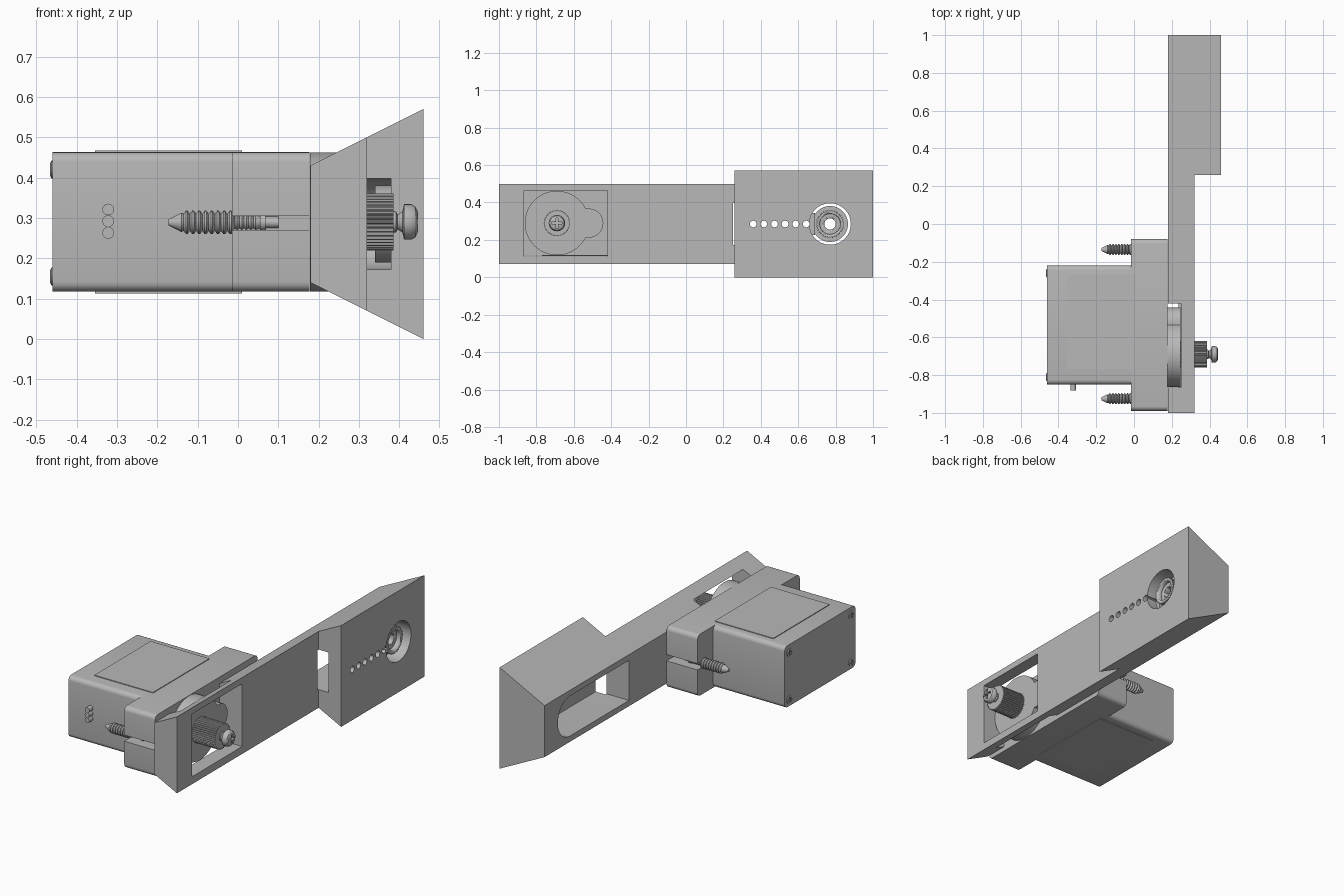
import bpy, bmesh, math
from mathutils import Matrix, Vector

cube = bpy.data.objects.get("Cube")
if cube:
    bpy.data.objects.remove(cube, do_unlink=True)

grey = bpy.data.materials.new("plain grey")
grey.use_nodes = True
COL = (0.48, 0.48, 0.48, 1)
grey.diffuse_color = COL
grey.node_tree.nodes["Principled BSDF"].inputs["Base Color"].default_value = COL

C = 0.285        # height of the centre line
HUB = -0.69      # y of the output shaft


def finish(name, bm, smooth=False):
    bmesh.ops.recalc_face_normals(bm, faces=bm.faces)
    mesh = bpy.data.meshes.new(name)
    bm.to_mesh(mesh)
    bm.free()
    mesh.materials.append(grey)
    ob = bpy.data.objects.new(name, mesh)
    bpy.context.collection.objects.link(ob)
    if smooth:
        shade(ob)
    return ob


def shade(ob):
    bpy.ops.object.select_all(action='DESELECT')
    ob.select_set(True)
    bpy.context.view_layer.objects.active = ob
    bpy.ops.object.shade_smooth_by_angle(angle=math.radians(32))


def box(name, x, y, z, bevel=0):
    bm = bmesh.new()
    bmesh.ops.create_cube(bm, size=1)
    for v in bm.verts:
        v.co = [(r[0] + r[1]) / 2 + c * (r[1] - r[0]) for r, c in zip((x, y, z), v.co)]
    if bevel:
        # round only the edges running along x
        edges = [e for e in bm.edges if abs(e.verts[0].co.x - e.verts[1].co.x) > 0.01]
        bmesh.ops.bevel(bm, geom=edges, offset=bevel, segments=5, profile=0.5, affect='EDGES')
    return finish(name, bm, bevel > 0)


def prism_x(name, outline, x0, x1, smooth=True):
    """Extrude a (y, z) outline along x."""
    bm = bmesh.new()
    face = bm.faces.new([bm.verts.new((x0, y, z)) for y, z in outline])
    new = bmesh.ops.extrude_face_region(bm, geom=[face])["geom"]
    bmesh.ops.translate(bm, vec=(x1 - x0, 0, 0),
                        verts=[v for v in new if isinstance(v, bmesh.types.BMVert)])
    return finish(name, bm, smooth)


def circle(y, z, r, n=48, start=0, sweep=2 * math.pi):
    step = sweep / n
    count = n if sweep > 6 else n + 1
    return [(y + r * math.cos(start + i * step), z + r * math.sin(start + i * step))
            for i in range(count)]


def knurl(y, z, r, teeth=40):
    pts = circle(y, z, r, teeth * 4)
    return [(y + (a - y) * k, z + (b - z) * k)
            for i, (a, b) in enumerate(pts) for k in [1 if i % 4 < 2 else 0.93]]


def lathe(name, profile, y, z, n=32, closed=False):
    """Revolve an (x, radius) profile about an axis along x."""
    bm = bmesh.new()
    vs = [bm.verts.new((x, y, z + r)) for x, r in profile]
    es = [bm.edges.new(p) for p in zip(vs, vs[1:])]
    if closed:
        es.append(bm.edges.new((vs[-1], vs[0])))
    bmesh.ops.spin(bm, geom=vs + es, cent=(0, y, z), axis=(1, 0, 0),
                   angle=2 * math.pi, steps=n)
    bmesh.ops.remove_doubles(bm, verts=bm.verts, dist=1e-5)
    return finish(name, bm, True)


def cut(ob, *cutters):
    bpy.context.view_layer.objects.active = ob
    for c in cutters:
        m = ob.modifiers.new("cut", 'BOOLEAN')
        m.operation, m.solver, m.object = 'DIFFERENCE', 'EXACT', c
        bpy.ops.object.modifier_apply(modifier=m.name)
        bpy.data.objects.remove(c, do_unlink=True)


# Dovetail bar: trapezoid section, thinned over the front part
bm = bmesh.new()
section = [(x, C + s * (C - 0.5 * (0.46 - x))) for x, s in
           ((0.18, -1), (0.46, -1), (0.46, 1), (0.18, 1))]
face = bm.faces.new([bm.verts.new((x, -1, z)) for x, z in section])
geo = bmesh.ops.extrude_face_region(bm, geom=[face])["geom"]
bmesh.ops.translate(bm, vec=(0, 2, 0), verts=[v for v in geo if isinstance(v, bmesh.types.BMVert)])
bar = finish("dovetail_bar", bm)
END = 0.77       # y of the rear pocket's round end
slot = circle(END, C, 0.1125, 32, -math.pi / 2, math.pi)
slot += [(0.25, C + 0.1125), (0.25, C - 0.1125)]
cut(bar,
    box("step_cutter", (0.32, 0.6), (-1.2, 0.26), (-0.2, 0.8)),
    box("window_cutter", (0.1, 0.4), (-0.865, -0.42), (C - 0.173, C + 0.18)),
    prism_x("pocket_cutter", slot, 0.1, 0.38, False),
    prism_x("bore_cutter", circle(END, C, 0.111), 0.36, 0.5, False))
for i in range(6):
    cut(bar, prism_x("pin_cutter", circle(0.36 + 0.0565 * i, C, 0.018, 16), 0.35, 0.5, False))
shade(bar)

# Rear bushing held inside the bore
lathe("bushing_disc", [(0.34, 0.03), (0.34, 0.096), (0.385, 0.096), (0.385, 0.03)], END, C, 48, True)
hub = prism_x("bushing_hub", knurl(END, C, 0.075), 0.38, 0.435)
cut(hub, prism_x("hub_cutter", circle(END, C, 0.055), 0.41, 0.5),
    prism_x("hub_hole_cutter", circle(END, C, 0.03), 0.3, 0.5))
box("bushing_tab", (0.365, 0.4), (0.66, 0.69), (C - 0.06, C + 0.06))

# Motor housing with mounting block
box("motor_case", (-0.46, -0.015), (-0.85, -0.22), (0.117, 0.463), 0.025)
block = box("mounting_block", (-0.015, 0.177), (-0.99, -0.08), (0.117, 0.463), 0.025)
cut(block,
    box("notch_cutter", (-0.1, 0.3), (-1.1, -0.925), (C - 0.015, C + 0.02)),
    box("notch_cutter", (-0.1, 0.3), (-0.145, 0.1), (C - 0.015, C + 0.02)))
shade(block)
for label, z in (("top", 0.464), ("bottom", 0.116)):
    box(label + "_panel", (-0.355, 0.01), (-0.77, -0.27), (z - 0.003, z + 0.003))

# Case screws on the back of the housing
for y in (-0.81, -0.26):
    for z in (0.155, 0.42):
        screw = lathe("case_screw", [(-0.45, 0), (-0.45, 0.022), (-0.463, 0.022),
                                     (-0.466, 0.016), (-0.466, 0)], y, z, 20)
        cut(screw,
            box("cross_cutter", (-0.5, -0.459), (y - 0.015, y + 0.015), (z - 0.004, z + 0.004)),
            box("cross_cutter", (-0.5, -0.459), (y - 0.004, y + 0.004), (z - 0.015, z + 0.015)))

# Three-wire lead stub
for i in (-1, 0, 1):
    bm = bmesh.new()
    bmesh.ops.create_cone(bm, cap_ends=True, segments=16, radius1=0.0145, radius2=0.0145, depth=0.05,
                          matrix=Matrix.Translation((-0.322, -0.857, 0.292 + 0.029 * i))
                          @ Matrix.Rotation(math.pi / 2, 4, 'X'))
    finish("lead_wire", bm, True)

# Threaded mounting screws
for label, y in (("front", -0.925), ("rear", -0.135)):
    pts = [(-0.172, 0), (-0.172, 0.008), (-0.14, 0.024)]
    for i in range(8):
        x = -0.135 + i * 0.0155
        pts += [(x, 0.021), (x + 0.006, 0.029), (x + 0.01, 0.029)]
    for i in range(5):
        x = -0.008 + i * 0.0115
        pts += [(x, 0.014), (x + 0.006, 0.0185)]
    pts += [(0.055, 0.014), (0.055, 0.02), (0.068, 0.02), (0.068, 0.014), (0.1, 0.014), (0.1, 0)]
    lathe(label + "_mounting_screw", pts, y, C + 0.004, 24)

# Output horn: round disc with one rounded lobe
R, r, d = 0.172, 0.078, 0.17
a = math.acos((R * R + d * d - r * r) / (2 * R * d))
join = Vector((R * math.cos(a) - d, R * math.sin(a)))
b = math.atan2(join.y, join.x)
outline = circle(HUB, C + 0.005, R, 56, a, 2 * (math.pi - a))
if len(outline) == 56:
    outline.append((HUB + R * math.cos(a), C + 0.005 - R * math.sin(a)))
outline += circle(HUB + d, C + 0.005, r, 16, -b, 2 * b)[1:-1]
prism_x("output_horn", outline, 0.178, 0.245)

# Knurled hub and its cross-head screw
prism_x("knurled_hub", knurl(HUB, C + 0.005, 0.071), 0.24, 0.386)
zc = C + 0.005
head = lathe("hub_screw", [(0.38, 0), (0.38, 0.026), (0.392, 0.026), (0.396, 0.018), (0.408, 0.026),
                           (0.412, 0.044), (0.43, 0.044), (0.44, 0.038), (0.446, 0.026), (0.446, 0)],
             HUB, zc)
cut(head,
    box("cross_cutter", (0.425, 0.5), (HUB - 0.028, HUB + 0.028), (zc - 0.006, zc + 0.006)),
    box("cross_cutter", (0.425, 0.5), (HUB - 0.006, HUB + 0.006), (zc - 0.028, zc + 0.028)))
shade(head)
